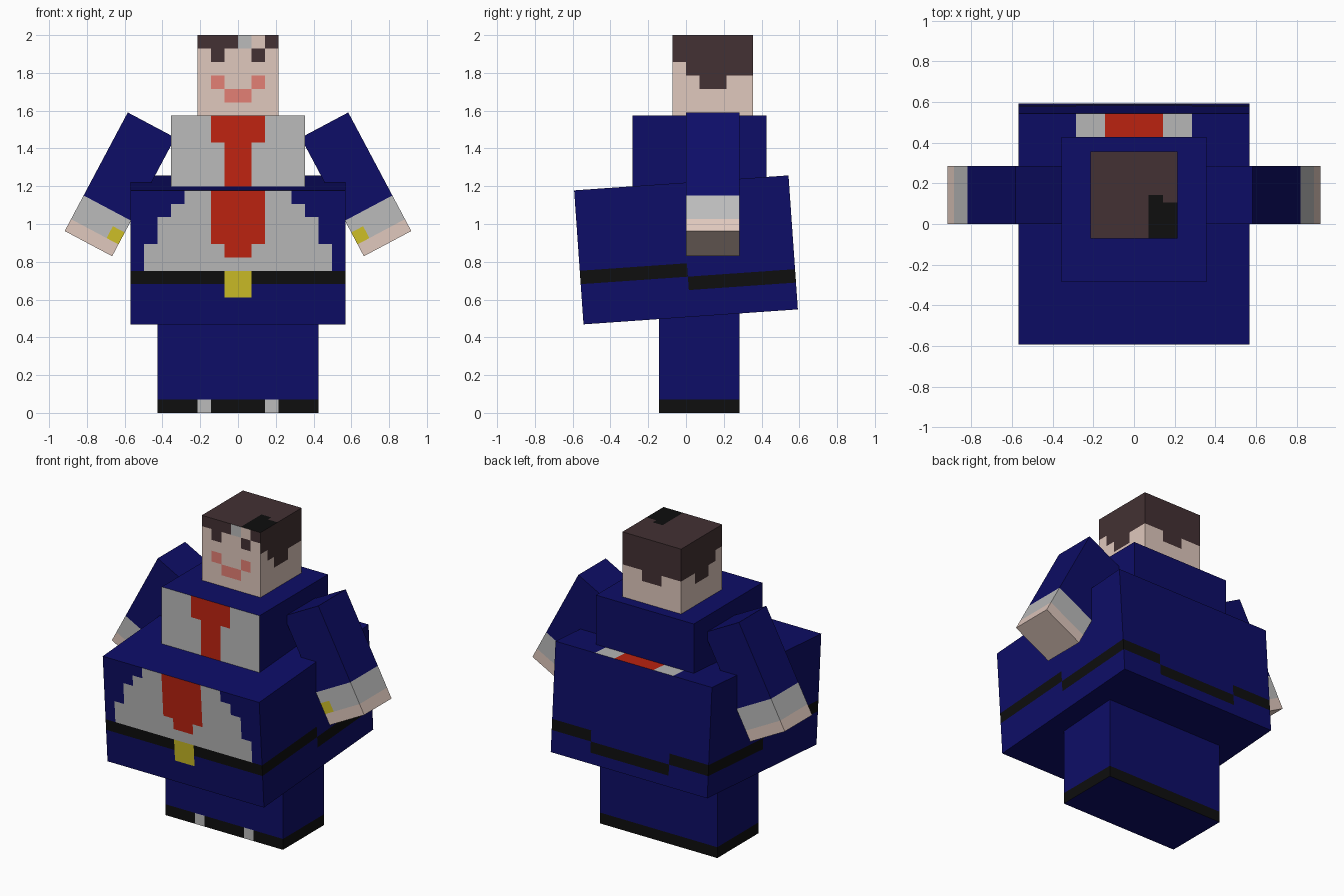
import bpy, bmesh, math
from mathutils import Vector

if "Cube" in bpy.data.objects:
    bpy.data.objects.remove(bpy.data.objects["Cube"])

U = 0.0711  # one block unit


def srgb(r, g, b):
    f = lambda c: c / 12.92 if c <= 0.04045 else ((c + 0.055) / 1.055) ** 2.4
    return (f(r / 255), f(g / 255), f(b / 255), 1)


COLOURS = {
    "navy": srgb(13, 13, 103), "black": srgb(14, 14, 14),
    "light_grey": srgb(187, 187, 187), "red": srgb(192, 36, 17),
    "yellow": srgb(206, 191, 39), "skin": srgb(224, 200, 189),
    "pink": srgb(228, 128, 117), "brown": srgb(67, 49, 51),
}
NAMES = list(COLOURS)
MATS = []
for name, colour in COLOURS.items():
    m = bpy.data.materials.new(name)
    m.diffuse_color = colour
    m.use_nodes = True
    m.node_tree.nodes["Principled BSDF"].inputs["Base Color"].default_value = m.diffuse_color
    MATS.append(m)


def side_of(n):
    if abs(n.x) > 0.5:
        return "right" if n.x > 0 else "left"
    if abs(n.y) > 0.5:
        return "back" if n.y > 0 else "front"
    return "top" if n.z > 0 else "bottom"


def block(name, size, centre, rule, cuts=((), (), ()), rot=(0, 0, 0)):
    """Box sized in units, cut along each axis, coloured by rule(side, x, y, z)."""
    bm = bmesh.new()
    bmesh.ops.create_cube(bm, size=1)
    bmesh.ops.scale(bm, vec=size, verts=bm.verts)
    for axis in range(3):
        normal = Vector([float(axis == i) for i in range(3)])
        for c in cuts[axis]:
            bmesh.ops.bisect_plane(bm, geom=bm.verts[:] + bm.edges[:] + bm.faces[:],
                                   plane_co=normal * c, plane_no=normal)
    bm.normal_update()
    for f in bm.faces:
        c = f.calc_center_median()
        f.material_index = NAMES.index(rule(side_of(f.normal), c.x, c.y, c.z))
    bmesh.ops.scale(bm, vec=(U, U, U), verts=bm.verts)
    me = bpy.data.meshes.new(name)
    bm.to_mesh(me)
    bm.free()
    for m in MATS:
        me.materials.append(m)
    ob = bpy.data.objects.new(name, me)
    ob.location = centre
    ob.rotation_euler = rot
    bpy.context.collection.objects.link(ob)
    return ob


# Head: hair with a stepped fringe, simple face
def head_rule(side, x, y, z):
    ax = abs(x)
    if side == "top":
        return "black" if (1 < x < 2 and y < 0) or (x > 2 and y < -0.5) else "brown"
    if side == "bottom":
        return "skin"
    if side == "front":
        if z > 2:
            return "brown" if x < 0 or x > 2 else "light_grey" if x < 1 else "skin"
        if 1 < ax < 2 and z > 1:
            return "brown"
        if (1 < ax < 2 and -1 < z < 0) or (ax < 1 and -2 < z < -1):
            return "pink"
        return "skin"
    if side == "back":
        hairline = -1 if ax < 1 else 0
    else:
        hairline = 1 if y < -2 else 0 if y < -1 or y > 1 else -1
    return "brown" if z > hairline else "skin"


block("head", (6, 6, 6), (0, 2 * U, 2 - 3 * U), head_rule,
      ((-2, -1, 0, 1, 2), (-2, -1, -0.5, 0, 1), (-2, -1, 0, 1, 2)))


# Chest: shirt front with a tie
def chest_rule(side, x, y, z):
    if side != "front":
        return "navy"
    return "red" if abs(x) < (2 if z > 1 else 1) else "light_grey"


block("chest", (10, 10, 6), (0, U, 2 - 9 * U), chest_rule,
      ((-2, -1, 1, 2), (), (1,)))


# Belly: tilted, with shirt opening, tie end, belt and buckle
def belly_rule(side, x, y, z):
    ax, row = abs(x), int(5 - z)
    if side == "top":
        if y > 5 and ax < 4:
            return "red" if ax < 2 else "light_grey"
        return "navy"
    if side == "bottom":
        return "navy"
    if side == "front":
        if row in (6, 7) and ax < 1:
            return "yellow"
        if row < 6:
            if ax < (2, 2, 2, 2, 1, 0)[row]:
                return "red"
            if ax < (4, 5, 6, 6, 7, 7)[row]:
                return "light_grey"
        belt = 6
    elif side == "back":
        belt = 8 if ax < 4 else 7
    else:
        belt = 6 if y < 0 else 7
    return "black" if row == belt else "navy"


block("belly", (16, 16, 10), (0, 0, 0.863), belly_rule,
      ((-7, -6, -5, -4, -2, -1, 1, 2, 4, 5, 6, 7), (0, 5), range(-4, 5)),
      (math.radians(4), 0, 0))


# Legs: one block with dark shoes and light toe marks
def leg_rule(side, x, y, z):
    if side in ("top", "bottom") or z > -3:
        return "navy"
    return "light_grey" if side == "front" and 2 < abs(x) < 3 else "black"


block("legs", (12, 6, 8), (0, U, 4 * U), leg_rule,
      ((-3, -2, 2, 3), (), (-3,)))

# Arms: sleeve, cuff, hand and a cuff button, spread outward
for name, s in (("right_arm", 1), ("left_arm", -1)):
    def arm_rule(side, x, y, z, s=s):
        if side == "bottom" or z < -4:
            return "skin"
        if side == "front" and -2 < x * s < -1 and z < -3:
            return "yellow"
        return "light_grey" if z < -2 and side != "top" else "navy"

    block(name, (4, 4, 10), (0.625 * s, 2 * U, 1.21), arm_rule,
          ((-s,), (), (-4, -3, -2)), (0, math.radians(-28 * s), 0))
